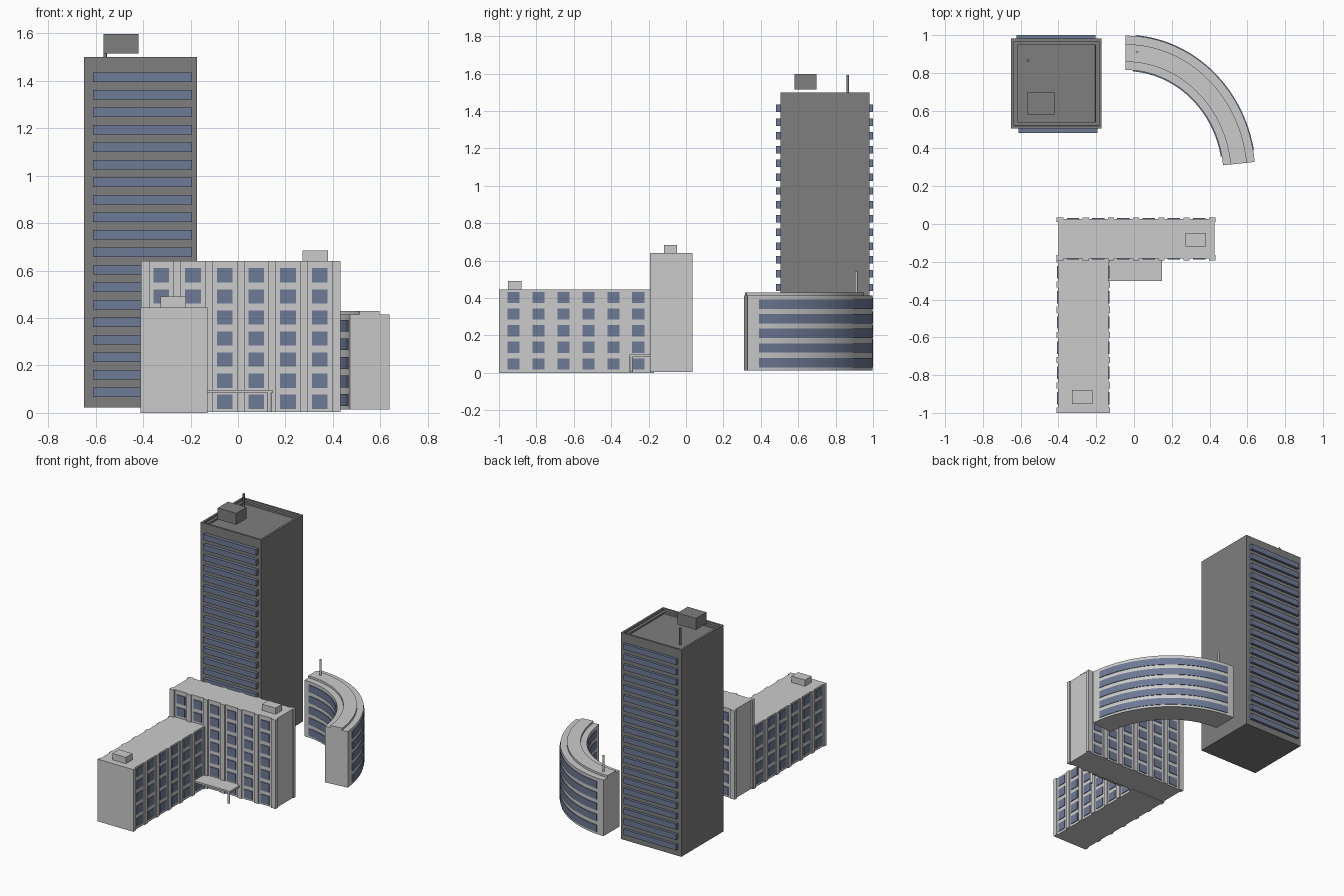
import bpy, bmesh, math

if "Cube" in bpy.data.objects:
    bpy.data.objects.remove(bpy.data.objects["Cube"])


def material(name, rgb):
    m = bpy.data.materials.new(name)
    m.diffuse_color = (*rgb, 1)
    m.use_nodes = True
    m.node_tree.nodes["Principled BSDF"].inputs["Base Color"].default_value = m.diffuse_color
    return m


GLASS = material("blue_glass", (0.155, 0.195, 0.30))
DARK = material("dark_cladding", (0.21, 0.21, 0.21))


def finish(bm, name, mat=None):
    bmesh.ops.recalc_face_normals(bm, faces=bm.faces)
    me = bpy.data.meshes.new(name)
    bm.to_mesh(me)
    bm.free()
    ob = bpy.data.objects.new(name, me)
    bpy.context.collection.objects.link(ob)
    if mat:
        me.materials.append(mat)
    return ob


def smooth(ob):
    bpy.ops.object.select_all(action='DESELECT')
    ob.select_set(True)
    bpy.context.view_layer.objects.active = ob
    bpy.ops.object.shade_smooth_by_angle(angle=math.radians(30))


def add_box(bm, x0, x1, y0, y1, z0, z1):
    vs = bmesh.ops.create_cube(bm, size=1)["verts"]
    for v in vs:
        v.co.x = x1 if v.co.x > 0 else x0
        v.co.y = y1 if v.co.y > 0 else y0
        v.co.z = z1 if v.co.z > 0 else z0


def boxes(name, items, mat=None):
    bm = bmesh.new()
    for it in items:
        add_box(bm, *it)
    return finish(bm, name, mat)


def rod(name, x, y, z0, z1, r, mat=None):
    bm = bmesh.new()
    bmesh.ops.create_cone(bm, cap_ends=True, segments=16, radius1=r, radius2=r, depth=z1 - z0)
    bmesh.ops.translate(bm, verts=bm.verts, vec=(x, y, (z0 + z1) / 2))
    ob = finish(bm, name, mat)
    smooth(ob)


# Tower with stepped, sunken roof
bm = bmesh.new()
add_box(bm, -0.65, -0.172, 0.506, 0.981, 0.022, 1.5)
bm.normal_update()
roof = [f for f in bm.faces if f.normal.z > 0.9]
for width, drop in ((0.02, 0.015), (0.026, 0.012)):
    bmesh.ops.inset_region(bm, faces=roof, thickness=width)
    bmesh.ops.inset_region(bm, faces=roof, thickness=0.0005)
    for v in roof[0].verts:
        v.co.z -= drop
finish(bm, "tower_body", DARK)

# Tower window bands, front and back
bands = []
for i in range(19):
    z = 0.088 + i * 0.0737
    bands.append((-0.612, -0.193, 0.481, 0.52, z - 0.02, z + 0.02))
    bands.append((-0.622, -0.204, 0.97, 1.0, z - 0.02, z + 0.02))
boxes("tower_window_bands", bands, GLASS)
boxes("tower_roof_unit", [(-0.567, -0.42, 0.58, 0.697, 1.515, 1.597)], DARK)
rod("tower_antenna", -0.56, 0.865, 1.47, 1.592, 0.007, DARK)

STEP, PW = 0.1335, 0.016

# Main slab: body, piers and windows on both long sides
boxes("main_block", [(-0.40, 0.425, -0.182, 0.026, 0.004, 0.64)])
piers, panes = [], []
for i in range(7):
    x = -0.389 + i * STEP
    lo, hi = x - PW, x + PW
    if i == 0:
        lo = -0.409
    if i == 6:
        hi = 0.432
    piers.append((lo, hi, -0.192, -0.165, 0.004, 0.64))
    piers.append((lo, hi, 0.01, 0.034, 0.004, 0.64))
for i in range(6):
    x = -0.323 + i * STEP
    for j in range(7):
        z = 0.047 + j * 0.0888
        if i > 1 or z > 0.45:
            panes.append((x - 0.033, x + 0.033, -0.188, -0.17, z - 0.03, z + 0.03))
        panes.append((x - 0.033, x + 0.033, 0.015, 0.031, z - 0.03, z + 0.03))
boxes("main_piers", piers)
boxes("main_windows", panes, GLASS)
boxes("main_roof_unit", [(0.272, 0.38, -0.118, -0.047, 0.63, 0.684)])

# Low wing: body, piers and windows on both long sides
boxes("wing_block", [(-0.403, -0.136, -1.0, -0.17, 0.0, 0.445)])
piers, panes = [], []
for i in range(7):
    y = -0.988 + i * STEP
    lo, hi = max(y - PW, -1.0), min(y + PW, -0.175)
    piers.append((-0.411, -0.39, lo, hi, 0.0, 0.445))
    piers.append((-0.15, -0.128, lo, hi, 0.0, 0.445))
for i in range(6):
    y = -0.922 + i * STEP
    for j in range(5):
        z = 0.048 + j * 0.0888
        panes.append((-0.408, -0.39, y - 0.033, y + 0.033, z - 0.03, z + 0.03))
        panes.append((-0.15, -0.131, y - 0.033, y + 0.033, z - 0.03, z + 0.03))
boxes("wing_piers", piers)
boxes("wing_windows", panes, GLASS)
boxes("wing_roof_unit", [(-0.327, -0.22, -0.953, -0.879, 0.435, 0.49)])

# Entrance canopy and post
boxes("entrance_canopy", [(-0.14, 0.147, -0.303, -0.18, 0.084, 0.097)])
rod("canopy_post", 0.132, -0.292, 0.004, 0.086, 0.009)


# Curved building: rectangular sections swept along an elliptical arc
CX, CY, RX, RY = -0.045, 0.255, 0.69, 0.745
INNER = 0.752


def add_arc(bm, f0, f1, z0, z1, t0, t1, n=40):
    rings = []
    for i in range(n + 1):
        t = math.radians(t0 + (t1 - t0) * i / n)
        rings.append([bm.verts.new((CX + RX * f * math.cos(t), CY + RY * f * math.sin(t), z))
                      for f, z in ((f0, z0), (f1, z0), (f1, z1), (f0, z1))])
    for a, b in zip(rings, rings[1:]):
        for k in range(4):
            bm.faces.new((a[k], a[(k + 1) % 4], b[(k + 1) % 4], b[k]))
    bm.faces.new(rings[0])
    bm.faces.new(rings[-1][::-1])


def arc(name, sections, mat=None):
    bm = bmesh.new()
    for s in sections:
        add_arc(bm, *s)
    smooth(finish(bm, name, mat))


arc("curved_block", [(INNER, 0.996, 0.014, 0.415, 5.7, 90)])
arc("curved_roof_ridge", [(0.81, 0.935, 0.405, 0.43, 5.7, 90)])
strips = []
for j in range(5):
    z = 0.055 + j * 0.078
    strips.append((0.985, 1.002, z - 0.025, z + 0.025, 10.5, 85.6))
    strips.append((INNER - 0.008, INNER + 0.015, z - 0.025, z + 0.025, 10.5, 85.6))
arc("curved_window_bands", strips, GLASS)
rod("curved_antenna", 0.016, 0.91, 0.42, 0.543, 0.007)
